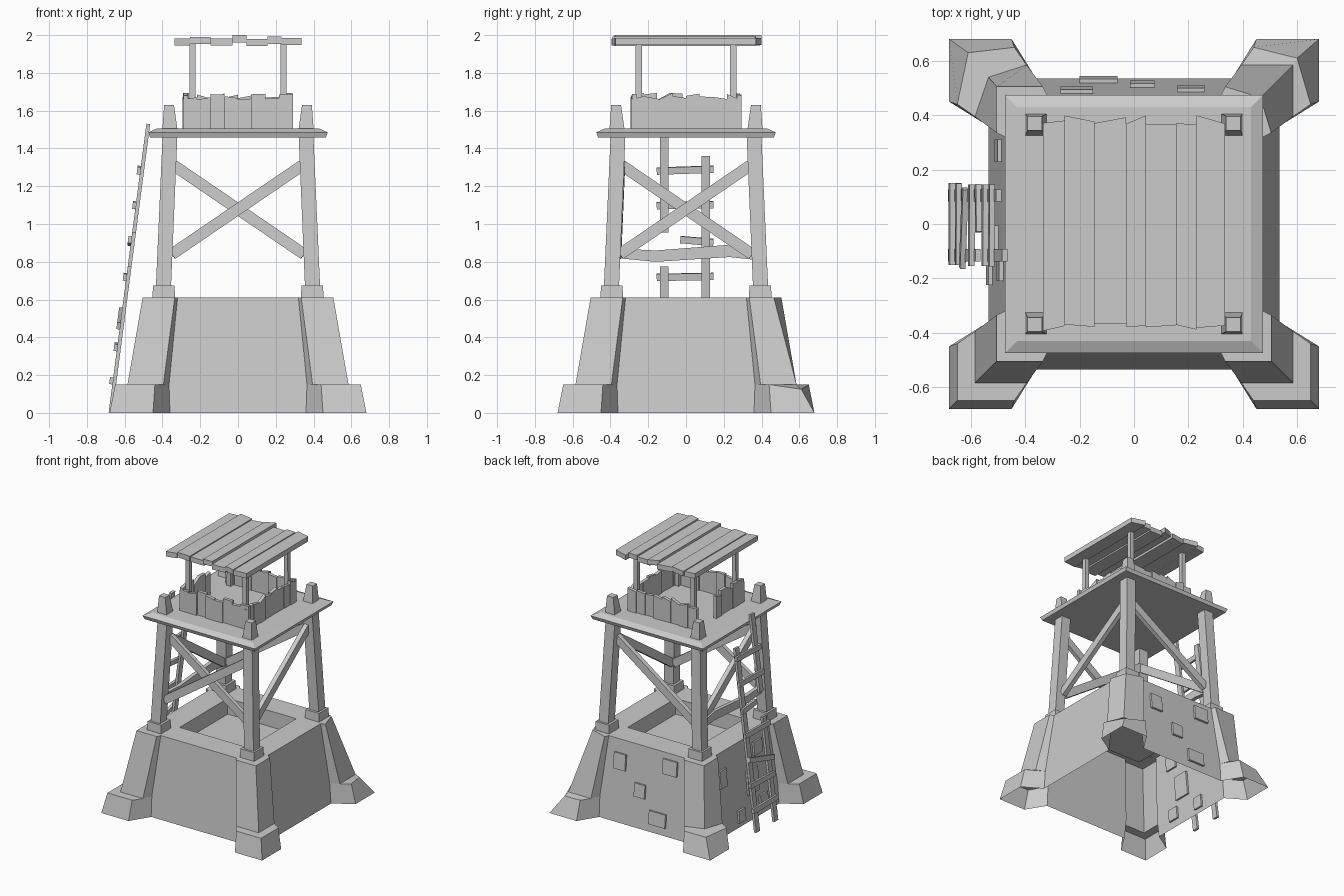
import bpy, bmesh, random
from math import pi
from mathutils import Vector, Matrix

if "Cube" in bpy.data.objects:
    bpy.data.objects.remove(bpy.data.objects["Cube"])

random.seed(4)
V = Vector


def finish(name, bm, fix=True):
    if fix:
        bmesh.ops.recalc_face_normals(bm, faces=bm.faces)
    me = bpy.data.meshes.new(name)
    bm.to_mesh(me)
    bm.free()
    ob = bpy.data.objects.new(name, me)
    bpy.context.collection.objects.link(ob)
    return ob


def hexa(bm, lo, hi):
    """Closed block between two matching rings of four points."""
    a = [bm.verts.new(p) for p in lo]
    b = [bm.verts.new(p) for p in hi]
    bm.faces.new(a[::-1])
    bm.faces.new(b)
    for i in range(4):
        j = (i + 1) % 4
        bm.faces.new((a[i], a[j], b[j], b[i]))


def square(cx, cy, z, h):
    return [(cx - h, cy - h, z), (cx + h, cy - h, z), (cx + h, cy + h, z), (cx - h, cy + h, z)]


def post(bm, c0, z0, h0, c1, z1, h1):
    hexa(bm, square(*c0, z0, h0), square(*c1, z1, h1))


def bar(bm, a, b, normal, w, d):
    """Beam from a to b; w across the face, d along the face normal."""
    a, b, n = V(a), V(b), V(normal)
    ax = (b - a).normalized()
    s = n.cross(ax).normalized() * w / 2
    n = ax.cross(s).normalized() * d / 2
    hexa(bm, [a - s - n, a + s - n, a + s + n, a - s + n],
         [b - s - n, b + s - n, b + s + n, b - s + n])


# Stone base: open-bottomed shell with four splayed corner buttresses and feet
# each level: z, body half-width, junction, buttress inner edge, buttress outer edge
levels = [(0, .535, .36, .45, .68), (.15, .52, .365, .44, .65),
          (.15, .52, .365, .395, .585), (.61, .475, .32, .335, .505)]
# chipped corners: (level, quadrant) -> new outer corner point
chips = {(1, 0): (.60, .61, .125), (3, 0): (.465, .465, .61),
         (2, 1): (-.535, .54, .15), (1, 1): (-.61, .63, .14)}
bm = bmesh.new()
rings = []
for li, (z, b, a, i, o) in enumerate(levels):
    ring = []
    for q in range(4):
        rot = Matrix.Rotation(q * pi / 2, 3, 'Z')
        for k, (x, y) in enumerate([(b, a), (o, i), (o, o), (i, o), (a, b)]):
            p = rot @ V((x, y, z))
            if k == 2 and (li, q) in chips:
                p = V(chips[(li, q)])
            ring.append(bm.verts.new(p))
    rings.append(ring)
for n, (r0, r1) in enumerate(zip(rings, rings[1:])):
    for i in range(20):
        j = (i + 1) % 20
        if n == 1 and i % 5 == 4:
            continue
        bm.faces.new((r0[i], r0[j], r1[j], r1[i]))
top = rings[-1]
R = .29
rim, floor = [[bm.verts.new(p) for p in ((R, R, z), (-R, R, z), (-R, -R, z), (R, -R, z))]
              for z in (.61, .49)]
for q in range(4):
    p = (q + 1) % 4
    outer = [top[(5 * q + 2 + k) % 20] for k in range(6)]
    bm.faces.new(outer + [rim[p], rim[q]])
    bm.faces.new((rim[q], rim[p], floor[p], floor[q]))
bm.faces.new(floor)
bmesh.ops.remove_doubles(bm, verts=bm.verts, dist=1e-4)
finish("stone_base", bm, fix=False)

# Raised stones on the back and left walls: position, height, width, height size
bm = bmesh.new()


def wall(z):
    return .535 - .06 * z / .61


for x, z, w, h in [(.21, .45, .10, .12), (-.21, .51, .12, .11), (.03, .28, .09, .10), (-.13, .11, .14, .10)]:
    bar(bm, (x, wall(z - h / 2), z - h / 2), (x, wall(z + h / 2), z + h / 2), (0, 1, .1), w, .03)
for y, z, w, h in [(.27, .42, .08, .13), (.09, .08, .08, .09), (-.07, .28, .13, .18), (-.18, .10, .09, .09), (-.16, .5, .1, .1)]:
    bar(bm, (-wall(z - h / 2), y, z - h / 2), (-wall(z + h / 2), y, z + h / 2), (-1, 0, .1), w, .03)
finish("wall_stones", bm)

# Legs with foot blocks and tapered tips above the deck
legs, blocks, tips = bmesh.new(), bmesh.new(), bmesh.new()
for sx in (-1, 1):
    for sy in (-1, 1):
        post(blocks, (.393 * sx, .393 * sy), .605, .06, (.393 * sx, .393 * sy), .675, .057)
        post(legs, (.395 * sx, .395 * sy), .66, .04, (.36 * sx, .36 * sy), 1.47, .039)
        post(tips, (.36 * sx, .365 * sy), 1.49, .041, (.365 * sx, .37 * sy), 1.63, .026)
finish("legs", legs)
finish("leg_blocks", blocks)
finish("leg_tips", tips)

# Cross braces: full cross in front, single diagonals elsewhere, bent beam on the left
bm = bmesh.new()
lo, hi, c = .84, 1.31, .37
for s in (-1, 1):
    bar(bm, (-.35 * s, -c - .012 * s, lo), (.34 * s, -c + .02 - .012 * s, hi), (0, 1, 0), .06, .03)
bar(bm, (-.35, c, lo), (.34, c - .02, hi), (0, 1, 0), .06, .035)
bar(bm, (c, -.35, lo), (c - .02, .34, hi), (1, 0, 0), .06, .035)
bar(bm, (-c + .02, -.34, hi), (-c, .35, lo), (1, 0, 0), .06, .035)
finish("braces", bm)
bm = bmesh.new()
sect = [(-.37, .82, .87), (-.16, .80, .86), (.23, .825, .89), (.37, .81, .86)]
for (y0, a0, b0), (y1, a1, b1) in zip(sect, sect[1:]):
    hexa(bm, [(-.40, y0, a0), (-.37, y0, a0), (-.37, y0, b0), (-.40, y0, b0)],
         [(-.40, y1, a1), (-.37, y1, a1), (-.37, y1, b1), (-.40, y1, b1)])
finish("bent_beam", bm)

# Deck with bevelled top edge
bm = bmesh.new()
post(bm, (0, 0), 1.458, .465, (0, 0), 1.485, .475)
post(bm, (0, 0), 1.485, .475, (0, 0), 1.505, .43)
finish("deck", bm)


# Parapet of uneven upright planks, with an opening at the ladder
def parapet(name, quarter, t0, t1, n):
    bm = bmesh.new()
    rot = Matrix.Rotation(quarter * pi / 2, 3, 'Z')
    step = (t1 - t0) / n
    for k in range(n):
        u0, u1 = t0 + k * step, t0 + (k + 1) * step
        y0 = -.295 + random.uniform(0, .014)
        y1 = y0 + .025
        z0, z1 = (random.uniform(1.655, 1.695) for _ in range(2))
        hexa(bm, [rot @ V(p) for p in ((u0, y0, 1.5), (u1, y0, 1.5), (u1, y1, 1.5), (u0, y1, 1.5))],
             [rot @ V(p) for p in ((u0, y0, z0), (u1, y0, z1), (u1, y1, z1), (u0, y1, z0))])
    finish(name, bm)


parapet("front_planks", 0, -.29, .29, 8)
parapet("right_planks", 1, -.29, .29, 8)
parapet("back_planks", 2, -.29, .29, 8)
parapet("left_planks", 3, -.05, .29, 5)

# Roof posts and uneven roof planks
bm = bmesh.new()
for sx in (-1, 1):
    for sy in (-1, 1):
        post(bm, (.242 * sx, .25 * sy), 1.5, .017, (.24 * sx, .25 * sy), 1.955, .016)
finish("roof_posts", bm)
bm = bmesh.new()
edges = [-.335, -.255, -.145, -.03, .045, .155, .23, .335]
tops = [1.983, 1.99, 1.982, 2.0, 1.98, 1.992, 1.985]
for x0, x1, zt in zip(edges, edges[1:], tops):
    zb = zt - .038
    f0, f1, b0, b1 = (.38 + random.uniform(-.015, .02) for _ in range(4))
    hexa(bm, [(x0, -f0, zb), (x1, -f1, zb), (x1, b1, zb), (x0, b0, zb)],
         [(x0, -f0, zt), (x1, -f1, zt), (x1, b1, zt), (x0, b0, zt)])
finish("roof_planks", bm)


# Leaning ladder with broken rails and crooked rungs
def lean(z):
    return -.675 + .2 * z / 1.53


bm = bmesh.new()
for y, z0, z1 in [(-.115, 0, .775), (-.115, .955, 1.53), (.105, 0, 1.36)]:
    bar(bm, (lean(z0), y, z0), (lean(z1), y, z1), (1, 0, -.13), .045, .02)
finish("ladder_rails", bm)
bm = bmesh.new()
rungs = [(.17, -.15, .15, 0), (.35, -.15, .15, .01), (.50, -.16, .13, .08), (.72, -.155, .145, .005),
         (.91, -.03, .145, -.015), (1.10, -.155, .145, .005), (1.285, -.155, .145, .01)]
for z, y0, y1, tilt in rungs:
    za, zb = z - tilt / 2, z + tilt / 2
    bar(bm, (lean(za) - .017, y0, za), (lean(zb) - .017, y1, zb), (1, 0, -.13), .037, .02)
finish("ladder_rungs", bm)
